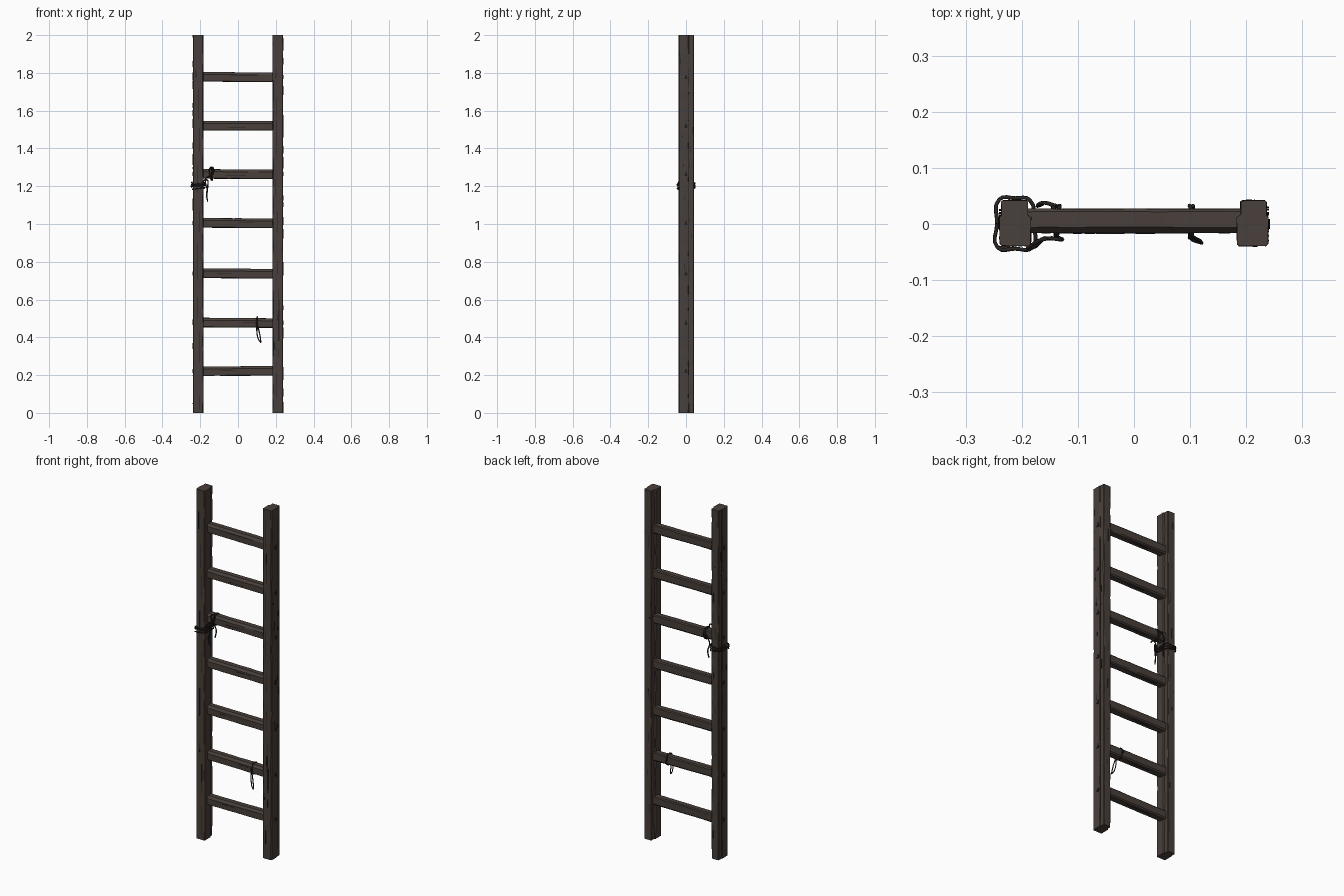
import bpy, bmesh, math, random
from mathutils import Vector

random.seed(4)
cube = bpy.data.objects.get("Cube")
if cube:
    bpy.data.objects.remove(cube, do_unlink=True)


def material(name, color):
    m = bpy.data.materials.new(name)
    m.use_nodes = True
    m.diffuse_color = (*color, 1)
    m.node_tree.nodes["Principled BSDF"].inputs["Base Color"].default_value = (*color, 1)
    return m


WOOD = material("weathered brown wood", (0.066, 0.050, 0.043))
CRACK = material("dark crack", (0.018, 0.014, 0.013))
ROPE = material("dark rope", (0.022, 0.018, 0.016))


def loft(name, rings, mat):
    """Skin a closed, capped solid through a list of cross-sections."""
    bm = bmesh.new()
    loops = [[bm.verts.new(p) for p in ring] for ring in rings]
    n = len(loops[0])
    for a, b in zip(loops, loops[1:]):
        for i in range(n):
            j = (i + 1) % n
            bm.faces.new((a[i], a[j], b[j], b[i]))
    bm.faces.new(loops[0])
    bm.faces.new(loops[-1])
    bmesh.ops.recalc_face_normals(bm, faces=bm.faces)
    return finish(name, bm, mat)


def finish(name, bm, mat):
    mesh = bpy.data.meshes.new(name)
    bm.to_mesh(mesh)
    bm.free()
    mesh.materials.append(mat)
    ob = bpy.data.objects.new(name, mesh)
    bpy.context.collection.objects.link(ob)
    return ob


def wobble(amount):
    return random.uniform(-amount, amount)


def rail(name, side):
    """Post with a broad front half, a narrower back half and worn edges."""
    profile = [(0.184, -0.036), (0.188, -0.039), (0.235, -0.039), (0.239, -0.035),
               (0.239, 0.012), (0.236, 0.016), (0.236, 0.039), (0.233, 0.042),
               (0.193, 0.042), (0.190, 0.039), (0.190, 0.016), (0.183, 0.012)]
    heights = [i / 20 for i in range(41)]
    rings = []
    for z in heights:
        rings.append([(side * x + wobble(0.0008), y + wobble(0.0008), z) for x, y in profile])
    return loft(name, rings, WOOD)


def rung(name, z):
    """Bar with chamfered edges; its ends sit inside the rails."""
    profile = [(-0.016, -0.022), (-0.016, 0.012), (-0.006, 0.025), (0.022, 0.025),
               (0.027, 0.020), (0.027, -0.018), (0.021, -0.025), (-0.012, -0.025)]
    tilt = wobble(0.002)
    rings = []
    for i in range(9):
        t = i / 4 - 1
        rings.append([(t * 0.215, y + wobble(0.0006), z + h + tilt * t + wobble(0.0008))
                      for y, h in profile])
    return loft(name, rings, WOOD)


def plate(name, center, size, mat=CRACK):
    """Thin tapered sliver used for cracks and splinters."""
    bm = bmesh.new()
    bmesh.ops.create_cube(bm, size=1)
    longest = max(range(3), key=lambda k: size[k])
    for v in bm.verts:
        taper = 0.4 if v.co[longest] > 0 else 1
        v.co = Vector([c + s * p * (1 if k == longest else taper)
                       for k, (c, s, p) in enumerate(zip(center, size, v.co))])
    return finish(name, bm, mat)


def rope(name, points, radius=0.0035):
    """Smooth cord swept along a path and turned into a mesh."""
    curve = bpy.data.curves.new(name, "CURVE")
    curve.dimensions = "3D"
    curve.bevel_depth = radius
    curve.bevel_resolution = 1
    curve.resolution_u = 4
    curve.use_fill_caps = True
    spline = curve.splines.new("BEZIER")
    spline.bezier_points.add(len(points) - 1)
    for bp, p in zip(spline.bezier_points, points):
        bp.co = p
        bp.handle_left_type = bp.handle_right_type = "AUTO"
    temp = bpy.data.objects.new(name + " path", curve)
    bpy.context.collection.objects.link(temp)
    bpy.context.view_layer.update()
    mesh = bpy.data.meshes.new_from_object(temp.evaluated_get(bpy.context.evaluated_depsgraph_get()))
    bpy.data.objects.remove(temp, do_unlink=True)
    mesh.materials.clear()
    mesh.materials.append(ROPE)
    for p in mesh.polygons:
        p.use_smooth = True
    ob = bpy.data.objects.new(name, mesh)
    bpy.context.collection.objects.link(ob)
    return ob


# Rails, with long cracks on the front, inner splits and outer splinters
for label, side in (("left", 1), ("right", -1)):
    rail(label + "_rail", side)
    for i in range(9):
        z = 0.12 + i * 0.22 + wobble(0.03)
        x = side * (0.212 + wobble(0.012))
        plate(f"{label}_front_crack_{i}", (x, -0.0395, z), (0.003, 0.002, random.uniform(0.08, 0.2)))
        plate(f"{label}_back_crack_{i}", (x, 0.0425, z + 0.05), (0.002, 0.002, random.uniform(0.03, 0.08)))
    for i in range(10):
        z = random.uniform(0.1, 1.9)
        plate(f"{label}_splinter_{i}", (side * 0.239, wobble(0.03), z),
              (0.004, 0.003, random.uniform(0.02, 0.06)))
    plate(label + "_side_seam", (side * 0.2375, 0.015, 1), (0.002, 0.002, 1.9))
    # Notch marks on the sawn top
    plate(label + "_top_seam", (side * 0.212, 0.016, 1.9995), (0.044, 0.002, 0.001))

# Rungs, with a crack along each lower front edge
RUNG_HEIGHTS = (0.222, 0.477, 0.738, 1.005, 1.264, 1.52, 1.778)
for i, z in enumerate(RUNG_HEIGHTS):
    rung(f"rung_{i + 1}", z)
    plate(f"rung_crack_{i + 1}", (wobble(0.08), -0.0165, z + wobble(0.012)),
          (random.uniform(0.06, 0.14), 0.002, 0.003))
    plate(f"rung_underside_crack_{i + 1}", (wobble(0.06), 0.008, z - 0.0252), (0.16, 0.004, 0.002))
    for side in (-1, 1):
        plate(f"peg_{i + 1}_{'left' if side > 0 else 'right'}",
              (side * 0.2395, 0, z), (0.005, 0.018, 0.022))

# Split on the inner front edge of the left rail
plate("left_rail_split", (0.216, -0.0395, 0.52), (0.009, 0.003, 0.28))
plate("left_rail_notch", (0.192, -0.0385, 0.36), (0.012, 0.004, 0.05))

# Coils lashed round the right rail
corners = ((-0.243, -0.042), (-0.212, -0.044), (-0.181, -0.042), (-0.179, 0.0),
           (-0.186, 0.043), (-0.212, 0.046), (-0.240, 0.044), (-0.244, 0.0))
coil = [(x, y, 1.187 + 0.011 * turn + 0.0014 * k + wobble(0.004))
        for turn in range(3) for k, (x, y) in enumerate(corners)]
rope("rail_lashing", coil)
rope("rail_lashing_tail", [(-0.19, -0.043, 1.20), (-0.176, -0.04, 1.215), (-0.165, -0.03, 1.235),
                           (-0.160, -0.026, 1.20), (-0.166, -0.028, 1.16), (-0.161, -0.026, 1.118)])


def rung_loop(name, x, z, slant):
    """One turn of cord round a rung."""
    ring = []
    for i in range(9):
        a = i * math.pi / 4
        ring.append((x + slant * i / 8 + wobble(0.002),
                     0.005 + 0.028 * math.cos(a), z + 0.032 * math.sin(a)))
    rope(name, ring)


# Cord knotted round the fifth rung
rung_loop("knot_loop_a", -0.145, 1.264, 0.012)
rung_loop("knot_loop_b", -0.132, 1.264, -0.012)
rope("knot_bow", [(-0.135, -0.024, 1.262), (-0.13, -0.028, 1.295), (-0.145, -0.026, 1.30),
                  (-0.148, -0.026, 1.26), (-0.135, -0.027, 1.235)])
rope("knot_back_tail", [(-0.138, 0.032, 1.28), (-0.16, 0.038, 1.262), (-0.172, 0.032, 1.22),
                        (-0.163, 0.036, 1.18), (-0.168, 0.033, 1.14)])
rope("knot_link", [(-0.145, -0.025, 1.255), (-0.165, -0.028, 1.245), (-0.19, -0.043, 1.215)])

# Cord hung over the second rung
rung_loop("hanging_loop", 0.10, 0.477, 0.004)
rope("hanging_tail_long", [(0.10, 0.0, 0.508), (0.099, -0.022, 0.48), (0.100, -0.024, 0.43),
                           (0.108, -0.030, 0.39), (0.121, -0.034, 0.372)], 0.003)
rope("hanging_tail_short", [(0.104, -0.022, 0.46), (0.112, -0.027, 0.43), (0.118, -0.030, 0.40),
                            (0.121, -0.034, 0.374)], 0.003)
